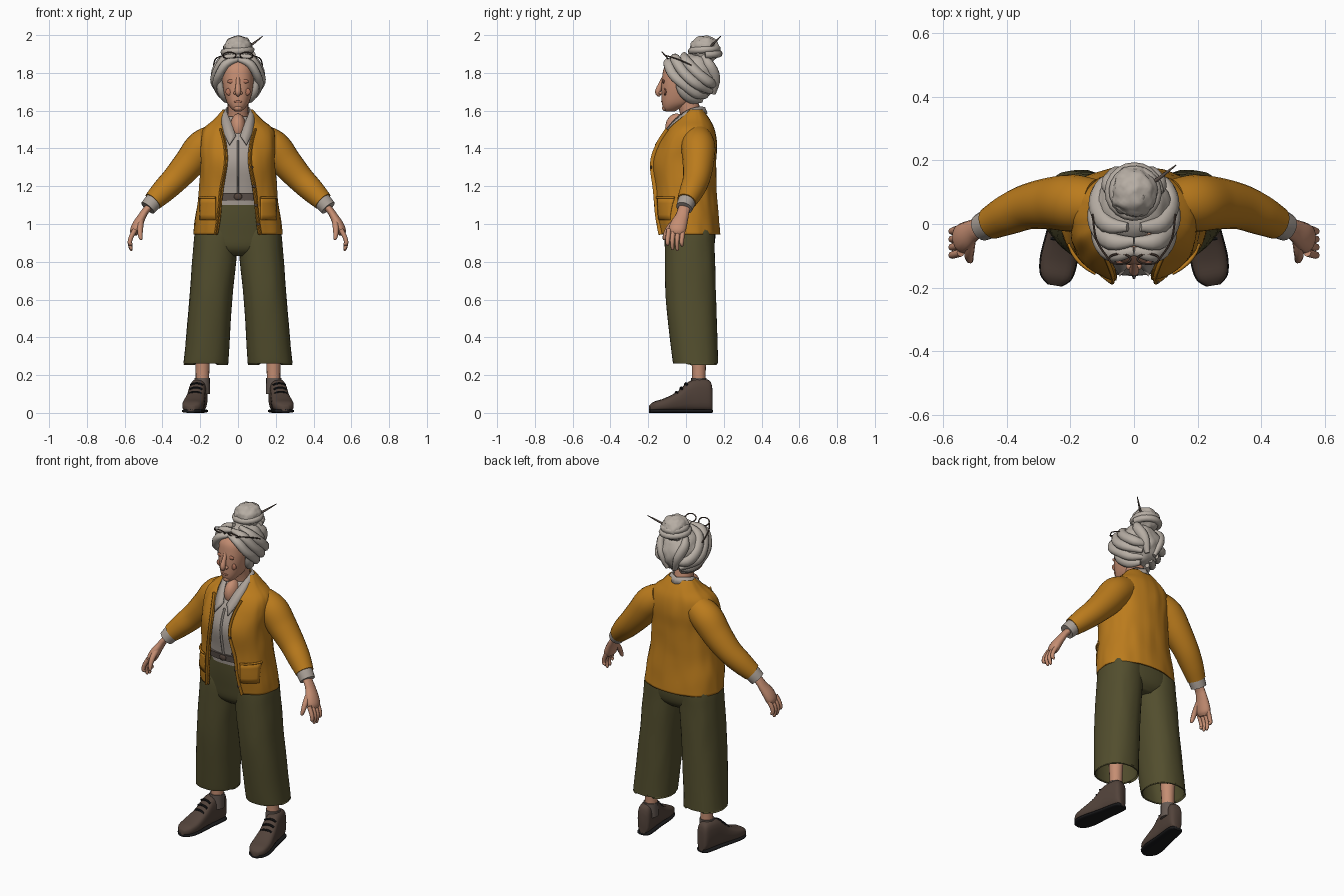
import bpy, bmesh, math
from mathutils import Vector, Matrix, noise

cube = bpy.data.objects.get("Cube")
if cube:
    bpy.data.objects.remove(cube, do_unlink=True)


def material(name, *rgb):
    m = bpy.data.materials.new(name)
    m.use_nodes = True
    m.diffuse_color = (*rgb, 1)
    m.node_tree.nodes["Principled BSDF"].inputs["Base Color"].default_value = (*rgb, 1)
    return m


MUSTARD = material("mustard_knit", .50, .20, .012)
OLIVE = material("olive_cloth", .085, .076, .027)
SHIRT = material("grey_linen", .40, .35, .31)
HAIR = material("silver_hair", .47, .42, .37)
SKIN = material("skin", .56, .27, .17)
BLUSH = material("blush", .45, .18, .11)
BROWN = material("brown_leather", .085, .056, .043)
BLACK = material("black_rubber", .01, .01, .011)
BELT = material("taupe_belt", .13, .10, .085)
POWER = 2.3


def spline(rows, k):
    """Smooth interpolation through rows of numbers."""
    out = []
    for i in range(len(rows) - 1):
        a, b, c, d = (rows[max(0, min(len(rows) - 1, i + j))] for j in (-1, 0, 1, 2))
        for s in range(k):
            t = s / k
            out.append([q + .5 * t * (r - p + t * (2*p - 5*q + 4*r - w + t * (3*(q - r) + w - p)))
                        for p, q, r, w in zip(a, b, c, d)])
    return out + [list(rows[-1])]


def finish(name, bm, mat, mirror=False, thick=0, fix=True):
    if fix:
        bmesh.ops.recalc_face_normals(bm, faces=bm.faces)
    me = bpy.data.meshes.new(name)
    bm.to_mesh(me)
    bm.free()
    me.materials.append(mat)
    for p in me.polygons:
        p.use_smooth = True
    me.set_sharp_from_angle(angle=math.radians(50))
    ob = bpy.data.objects.new(name, me)
    bpy.context.collection.objects.link(ob)
    if thick:
        m = ob.modifiers.new("thickness", "SOLIDIFY")
        m.thickness = thick
    if mirror:
        ob.modifiers.new("mirror", "MIRROR")
    return ob


def loft(name, rings, mat, closed=True, caps=True, **kw):
    bm = bmesh.new()
    vs = [[bm.verts.new(p) for p in r] for r in rings]
    n = len(vs[0])
    for a, b in zip(vs, vs[1:]):
        for i in range(n if closed else n - 1):
            j = (i + 1) % n
            bm.faces.new((a[i], a[j], b[j], b[i]))
    if caps:
        bm.faces.new(vs[0][::-1])
        bm.faces.new(vs[-1])
    return finish(name, bm, mat, **kw)


def power(v, p=POWER):
    return math.copysign(abs(v) ** (2 / p), v)


def body(name, rows, mat, n=40, k=4, lumps=0, **kw):
    """Stack of oval rings; row = height, centre x, half width, front y, back y, front gap."""
    gap = len(rows[0]) > 5
    rings = []
    for row in spline(rows, k):
        z, cx, rx, yf, yb = row[:5]
        t0 = math.asin(min(.99, row[5] / rx) ** (POWER / 2)) if gap else 0
        ring = []
        for i in range(n):
            t = t0 + (2*math.pi - 2*t0) * i / (n - 1 if gap else n)
            x, y = power(math.sin(t)), -power(math.cos(t))
            f = 1 + lumps * noise.noise(Vector((x * 4, y * 4, z * 7)))
            ring.append((cx + rx * x * f, (yf + yb) / 2 + (yb - yf) / 2 * y * f, z))
        rings.append(ring)
    return loft(name, rings, mat, closed=not gap, **kw)


def tube(name, pts, mat, flat=1, n=12, k=4, **kw):
    """Tube through points (x, y, z, radius)."""
    path = spline(pts, k)
    pos = [Vector(p[:3]) for p in path]
    nor, rings = Vector((0, 1, 0)), []
    for i, p in enumerate(path):
        t = (pos[min(i + 1, len(pos) - 1)] - pos[max(i - 1, 0)]).normalized()
        if abs(t.dot(nor)) > .95:
            nor = Vector((0, 0, 1))
        nor = (nor - t * t.dot(nor)).normalized()
        b = t.cross(nor)
        rings.append([pos[i] + p[3] * (nor * math.cos(a) + b * flat * math.sin(a))
                      for a in (2 * math.pi * j / n for j in range(n))])
    return loft(name, rings, mat, **kw)


def ball(name, centre, size, mat, lumps=0, **kw):
    bm = bmesh.new()
    bmesh.ops.create_icosphere(bm, subdivisions=4 if lumps else 3, radius=1)
    for v in bm.verts:
        f = 1 + lumps * noise.noise(v.co * 3.5)
        v.co = Vector(c + s * q * f for c, s, q in zip(centre, size, v.co))
    return finish(name, bm, mat, **kw)


# Cardigan, open at the front
CARDIGAN = [(.945, 0, .235, -.145, .18, .108), (1.05, 0, .225, -.16, .172, .092),
            (1.18, 0, .205, -.17, .16, .08), (1.32, 0, .197, -.18, .16, .055),
            (1.42, 0, .2, -.15, .163, .06), (1.50, 0, .185, -.105, .15, .08),
            (1.555, 0, .125, -.055, .125, .088), (1.605, 0, .08, 0, .09, .07)]
body("cardigan", CARDIGAN, MUSTARD, n=72, k=6, lumps=.03, caps=False, thick=.008, fix=False)


def surf(x, z, off):
    """Point just outside the cardigan front."""
    for a, b in zip(CARDIGAN, CARDIGAN[1:]):
        if a[0] <= z <= b[0]:
            t = (z - a[0]) / (b[0] - a[0])
            _, _, rx, yf, yb, _ = (p + (q - p) * t for p, q in zip(a, b))
    h = max(0, 1 - abs(x / rx) ** POWER) ** (1 / POWER)
    return (x, (yf + yb) / 2 - (yb - yf) / 2 * h - off, z)


tube("sleeves", [(.12, .06, 1.45, .08), (.19, .065, 1.405, .09), (.255, .065, 1.325, .083),
                 (.33, .055, 1.24, .072), (.395, .03, 1.175, .064), (.45, .003, 1.12, .052)],
     MUSTARD, n=24, k=6, mirror=True)
xs = [.12 + .085 * i / 8 for i in range(9)]
loft("pockets", [[surf(x, 1.02 + .03 * j, .008) for x in xs] for j in range(5)], MUSTARD,
     closed=False, caps=False, mirror=True, thick=.006, fix=False)
tube("pocket_edges", [(*surf(x, 1.14, .009), .006) for x in xs], MUSTARD, n=8, k=1, mirror=True)
edge = [(*surf(g + .012, z, .004), .013) for z, _, _, _, _, g in CARDIGAN[:6]]
tube("front_bands", edge, MUSTARD, flat=.5, n=8, mirror=True)
for i in range(4):
    z = 1.0 + .1 * i
    ball("cardigan_button", surf(.108 - .012 * i, z, .012), (.009, .005, .009), BROWN)

# Shirt, collar and cuffs
body("shirt", [(1.1, 0, .16, -.13, .11), (1.2, 0, .16, -.145, .12), (1.32, 0, .165, -.163, .125),
               (1.42, 0, .165, -.137, .13), (1.5, 0, .13, -.09, .12), (1.57, 0, .065, -.04, .09)],
     SHIRT, lumps=.02)
upper = [(0, .1, 1.62), (.055, .06, 1.62), (.062, 0, 1.6), (.04, -.07, 1.545), (.012, -.128, 1.47)]
lower = [(0, .115, 1.585), (.08, .07, 1.58), (.09, -.01, 1.57), (.078, -.1, 1.49), (.045, -.165, 1.42)]
loft("collar", [spline(upper, 4), spline(lower, 4)], SHIRT, closed=False, caps=False,
     mirror=True, thick=.008)
tube("shirt_placket", [(0, -.128, 1.44, .01), (0, -.164, 1.32, .01), (0, -.134, 1.14, .01)],
     SHIRT, flat=.6, n=8)
tube("shirt_cuffs", [(.42, .015, 1.15, .047), (.452, .002, 1.115, .047), (.478, -.01, 1.085, .044)],
     SHIRT, n=18, mirror=True)

# Arms and hands
tube("forearms", [(.43, .01, 1.13, .035), (.485, -.012, 1.075, .032), (.508, -.022, 1.04, .036),
                  (.53, -.038, 1.0, .045), (.545, -.048, .965, .045), (.552, -.052, .945, .03)],
     SKIN, flat=.6, mirror=True)
for i, low in enumerate((.885, .862, .858, .88)):
    y = -.09 + .025 * i
    tube("fingers", [(.545, y, .97, .013), (.566, y - .006, .93, .0125), (.573, y - .008, .9, .011),
                     (.566, y - .006, low + .008, .009), (.564, y - .005, low, .003)],
         SKIN, n=8, mirror=True)
tube("thumbs", [(.515, -.05, 1.02, .018), (.518, -.088, .98, .016), (.518, -.108, .945, .013),
                (.514, -.115, .922, .009), (.513, -.116, .915, .003)], SKIN, n=8, mirror=True)

# Trousers and belt
body("trouser_hips", [(.83, 0, .1, -.06, .11), (.87, 0, .21, -.1, .145), (.95, 0, .222, -.114, .155),
                      (1.05, 0, .198, -.125, .135), (1.15, 0, .168, -.128, .11)], OLIVE)
body("trouser_legs", [(.262, .17, .119, -.067, .17), (.3, .167, .118, -.074, .169),
                      (.6, .144, .114, -.107, .16), (.85, .122, .117, -.112, .152),
                      (.97, .112, .112, -.108, .148), (1.04, .1, .085, -.08, .12)],
     OLIVE, k=5, lumps=.02, caps=False, thick=.008, fix=False, mirror=True)
body("belt", [(1.125, 0, .175, -.141, .118), (1.165, 0, .175, -.15, .118)], BELT, k=1)
ball("belt_buckle", (0, -.147, 1.145), (.022, .008, .018), BROWN)

# Ankles, socks and shoes
tube("ankles", [(.188, .068, .15, .036), (.188, .068, .24, .037), (.186, .066, .45, .05)],
     SKIN, n=16, mirror=True)
tube("socks", [(.19, .068, .1, .042), (.19, .068, .185, .041)], BELT, n=16, k=1, mirror=True)
TURN = Matrix.Translation((.197, .138, 0)) @ Matrix.Rotation(math.radians(9), 4, "Z")
SHOE = [(0, .022, .13), (.015, .038, .172), (.07, .044, .18), (.125, .046, .165),
        (.18, .051, .115), (.25, .057, .078), (.305, .048, .06), (.332, .02, .04)]


def shoe_part(name, mat, grow, low, top):
    rings = []
    for d, w, h in spline(SHOE, 4):
        z1 = top or h
        rings.append([TURN @ Vector(((w + grow) * power(math.cos(a), 3), -d * 1.01,
                                     (low + z1) / 2 + (z1 - low) / 2 * power(math.sin(a), 3)))
                      for a in (math.pi * j / 10 for j in range(20))])
    loft(name, rings, mat, mirror=True)


shoe_part("shoes", BROWN, 0, .01, None)
shoe_part("shoe_soles", BLACK, .003, 0, .02)
for d, z in ((.14, .158), (.165, .135), (.19, .112)):
    tube("laces", [(*(TURN @ Vector((x, -d, z - 9 * x * x))), .006)
                   for x in (-.034, -.015, .015, .034)], BLACK, n=6, mirror=True)

# Head, neck and face
body("head", [(1.596, 0, .016, -.108, -.06), (1.612, 0, .036, -.12, -.03), (1.64, 0, .057, -.128, .03),
              (1.68, 0, .071, -.13, .06), (1.73, 0, .08, -.13, .07), (1.78, 0, .083, -.126, .08),
              (1.83, 0, .078, -.115, .08), (1.87, 0, .05, -.08, .06)], SKIN)
tube("neck", [(0, .04, 1.46, .07), (0, .03, 1.56, .056), (0, .0, 1.68, .055)], SKIN, n=20)
ball("upper_chest", (0, -.05, 1.51), (.042, .06, .075), SKIN)
tube("nose", [(0, -.118, 1.775, .01), (0, -.134, 1.74, .012), (0, -.147, 1.705, .016),
              (0, -.146, 1.688, .013), (0, -.135, 1.68, .006)], SKIN)
ball("nostrils", (.015, -.133, 1.694), (.01, .011, .009), SKIN, mirror=True)
ball("eyelids", (.036, -.119, 1.755), (.021, .007, .011), BLUSH, mirror=True)
ball("cheeks", (.046, -.111, 1.70), (.02, .008, .02), BLUSH, mirror=True)
ball("lips", (0, -.126, 1.648), (.022, .006, .006), BLUSH)
ball("chin", (0, -.112, 1.614), (.022, .015, .016), SKIN)
ball("ears", (.083, -.005, 1.715), (.012, .02, .03), SKIN, mirror=True)

# Swept hair with thick locks
ball("hair_base", (0, .045, 1.78), (.122, .128, .125), HAIR, lumps=.08)
LOCKS = [
    [(0, -.085, 1.87), (.06, -.092, 1.85), (.1, -.066, 1.79), (.11, -.01, 1.74), (.08, .06, 1.69), (.03, .11, 1.68)],
    [(0, -.055, 1.89), (.07, -.055, 1.872), (.115, -.01, 1.8), (.115, .06, 1.74), (.05, .135, 1.7)],
    [(.02, -.01, 1.9), (.085, 0, 1.865), (.118, .06, 1.8), (.095, .125, 1.75), (.03, .155, 1.74)],
    [(.06, .09, 1.89), (.08, .125, 1.84), (.055, .155, 1.77), (.025, .145, 1.69)],
    [(.1, -.045, 1.78), (.09, -.02, 1.71), (.06, .03, 1.665), (.025, .085, 1.655)]]
for lock in LOCKS:
    last = len(lock) - 1
    tube("hair_locks", [(*p, .014 if i in (0, last) else .029) for i, p in enumerate(lock)],
         HAIR, flat=.8, n=9, mirror=True)

# Bun, coiled strand and hair pin
ball("hair_bun", (0, .1, 1.925), (.076, .08, .072), HAIR, lumps=.12)
coil = []
for i in range(31):
    f, a = i / 30, i * .62
    r = .075 - .05 * f ** 2
    coil.append((r * math.cos(a), .1 + r * math.sin(a), 1.895 + .082 * f, .02 - .004 * f))
tube("bun_coil", coil, HAIR, n=8, k=2)
tube("hair_pin", [(.03, .11, 1.92, .006), (.08, .145, 1.955, .006), (.132, .185, 1.995, .002)],
     BELT, n=8)

# Spectacles pushed up on the hair
tube("spectacle_rims", [(.045 + .034 * math.cos(a), -.11 - .016 * math.sin(a), 1.892 + .018 * math.sin(a), .0035)
                        for a in (2 * math.pi * j / 12 for j in range(13))], BROWN, n=6, k=2, mirror=True)
tube("spectacle_arms", [(.08, -.11, 1.892, .0035), (.118, -.05, 1.875, .0035), (.13, .03, 1.84, .0035)],
     BROWN, n=6, mirror=True)
